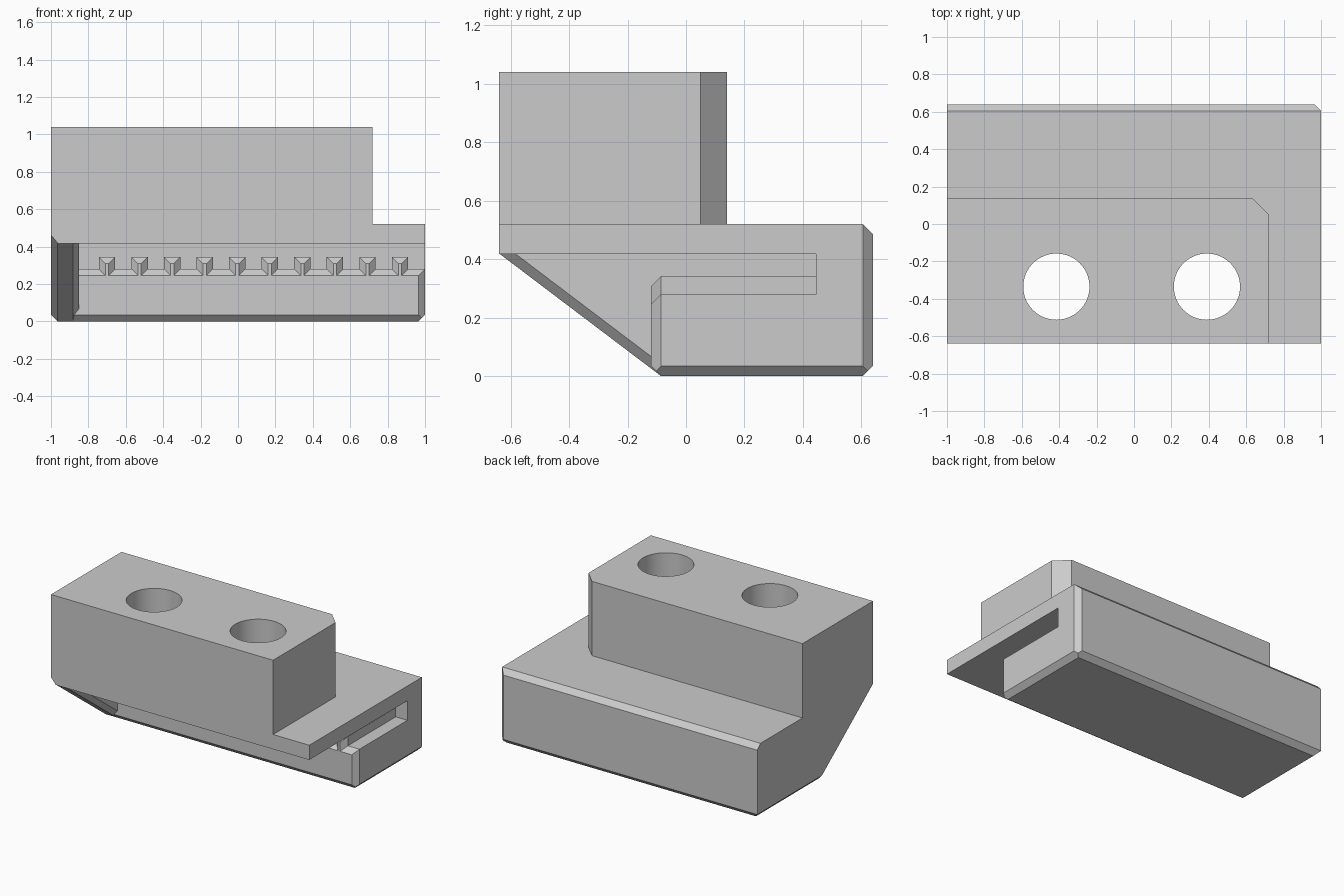
import bpy, bmesh
from mathutils import Vector

cube = bpy.data.objects.get("Cube")
if cube:
    bpy.data.objects.remove(cube, do_unlink=True)

grey = bpy.data.materials.new("plain grey")
grey.use_nodes = True
colour = (0.6, 0.6, 0.6, 1)
grey.diffuse_color = colour
grey.node_tree.nodes["Principled BSDF"].inputs["Base Color"].default_value = colour


def finish(name, bm):
    bmesh.ops.recalc_face_normals(bm, faces=bm.faces)
    mesh = bpy.data.meshes.new(name)
    bm.to_mesh(mesh)
    bm.free()
    mesh.materials.append(grey)
    obj = bpy.data.objects.new(name, mesh)
    bpy.context.collection.objects.link(obj)
    return obj


def block(name, lo, hi, cuts=()):
    """Box between two corners, trimmed by (point, outward normal) planes."""
    bm = bmesh.new()
    bmesh.ops.create_cube(bm, size=1)
    for v in bm.verts:
        v.co = [hi[i] if v.co[i] > 0 else lo[i] for i in range(3)]
    for point, normal in cuts:
        bmesh.ops.bisect_plane(bm, geom=bm.verts[:] + bm.edges[:] + bm.faces[:], dist=1e-5,
                               plane_co=point, plane_no=Vector(normal).normalized(),
                               clear_outer=True)
        rim = [e for e in bm.edges if e.is_boundary]
        if rim:
            bmesh.ops.edgeloop_fill(bm, edges=rim)
    return finish(name, bm)


def combine(obj, other, operation):
    mod = obj.modifiers.new(operation, 'BOOLEAN')
    mod.operation, mod.solver, mod.object = operation, 'EXACT', other
    bpy.context.view_layer.update()
    graph = bpy.context.evaluated_depsgraph_get()
    mesh = bpy.data.meshes.new_from_object(obj.evaluated_get(graph))
    obj.modifiers.clear()
    obj.data = mesh
    bpy.data.objects.remove(other, do_unlink=True)


C = 0.035       # chamfer size
S = 0.757       # slope of the end gusset
FRONT, BACK, SLOT_BACK = -0.12, 0.64, 0.445
SHELF, LIP, STEP = 0.417, 0.28, 0.52

# Chamfers shared by every part of the base
edges = [
    ((0, BACK - C, STEP), (0, 1, 1)),
    ((0, BACK - C, 0), (0, 1, -1)),
    ((1 - C, BACK, 0), (1, 1, 0)),
    ((1 - C, 0, 0), (1, 0, -1)),
    ((C - 1, 0, 0), (-1, 0, -1)),
]
toe = (C - 1, -0.64, 0.42)
slope = (toe, (0, -S, -1))
slope_left = (toe, (-1.2, -S, -1))
slope_inner = ((-0.883, -0.64, 0.42), (1.25, -S, -1))

# Base: shelf, rear wall, front lip and sloping end gusset around a slot
body = block("bracket_body", (-1, -0.64, SHELF), (1, BACK, STEP), edges + [slope_left])
parts = [
    block("rear_wall", (-1, SLOT_BACK, 0), (1, BACK, 0.45), edges),
    block("front_lip", (-0.9, FRONT, 0), (1, 0.5, LIP), edges + [
        ((0, FRONT + C, 0), (0, -1, -1)),
        ((0, FRONT + C, LIP), (0, -1, 1)),
        ((1 - C, FRONT, 0), (1, -1, 0))]),
    block("end_gusset", (-1, -0.64, 0), (-0.85, 0.5, 0.45),
          edges + [slope, slope_left, slope_inner]),
    # Upper block with one chamfered corner
    block("upper_block", (-1, -0.64, 0.48), (0.72, 0.14, 1.04),
          [((0.63, 0.14, 0), (1, 1, 0))]),
]
for part in parts:
    combine(body, part, 'UNION')

# Two bolt holes
for x in (-0.415, 0.39):
    bm = bmesh.new()
    bmesh.ops.create_cone(bm, cap_ends=True, segments=64, radius1=0.177, radius2=0.177, depth=2)
    bmesh.ops.translate(bm, verts=bm.verts, vec=(x, -0.335, 0.7))
    combine(body, finish("hole_cutter", bm), 'DIFFERENCE')

# Row of ribs along the slot floor, pointed at the front
for i in range(10):
    x = -0.7 + i * 0.174
    w = 0.0435
    block(f"slot_rib_{i + 1}", (x - w, FRONT, 0.245), (x + w, SLOT_BACK + 0.01, 0.343), [
        ((x + w, FRONT + C, 0), (1, -1, 0)),
        ((x - w, FRONT + C, 0), (-1, -1, 0)),
        ((x, FRONT + C, 0.343), (0, -1, 1))])

bpy.ops.object.select_all(action='DESELECT')
body.select_set(True)
bpy.context.view_layer.objects.active = body
bpy.ops.object.shade_smooth_by_angle(angle=0.35)
